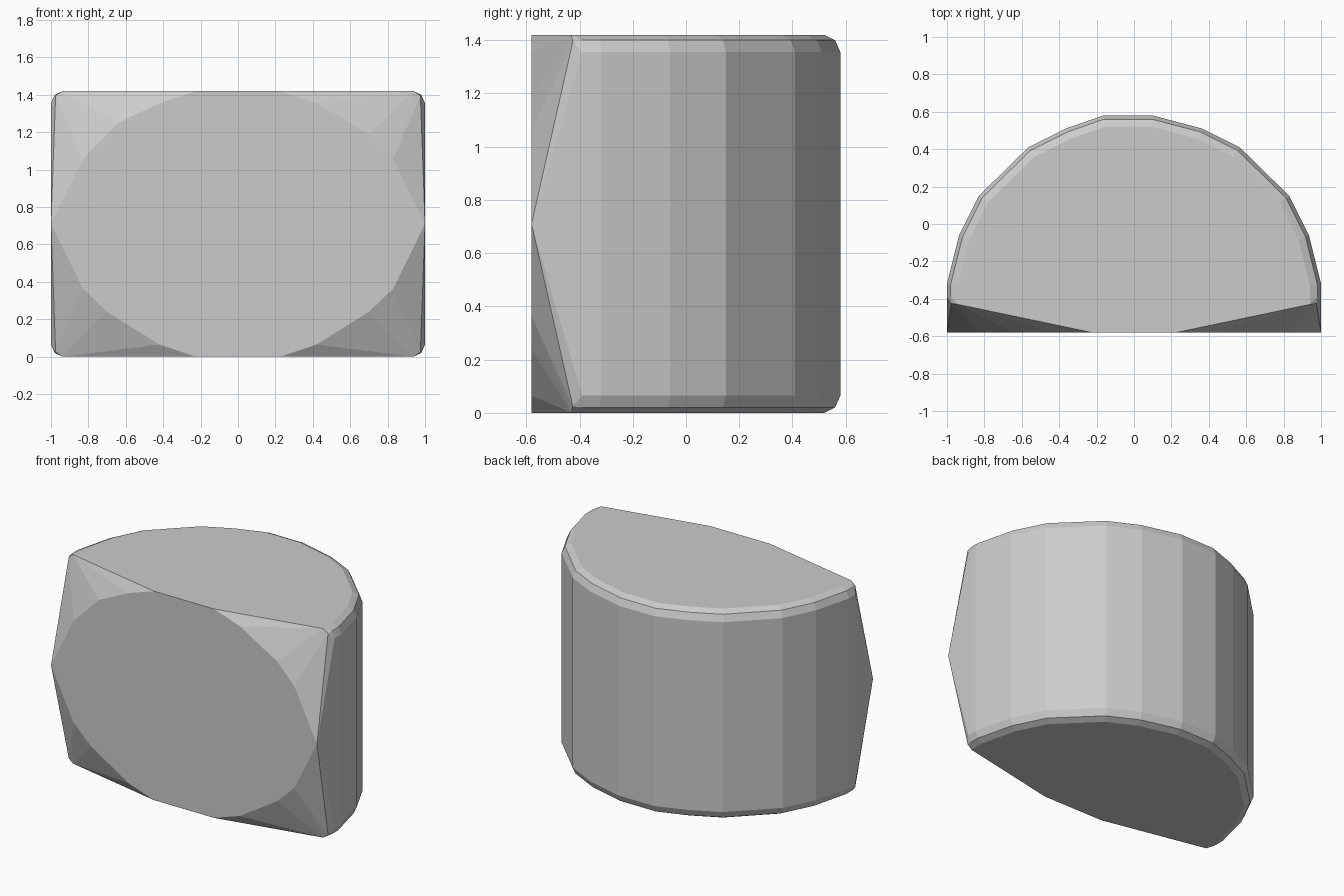
import bpy, bmesh, math

if "Cube" in bpy.data.objects:
    bpy.data.objects.remove(bpy.data.objects["Cube"])

# Half outline of the curved wall, seen from above
wall = [(1, -0.39), (1, -0.32), (0.935, -0.06), (0.83, 0.15),
        (0.565, 0.41), (0.365, 0.51)]
outline = [(s * x, y) for x, y in wall for s in (-1, 1)] + [(-0.165, 0.58), (0.1, 0.58)]

# Half outline of the flat front oval, (x, height above or below the middle)
oval = [(0.225, 0.71), (0.42, 0.645), (0.83, 0.345), (1, 0)]
MID, FRONT, PIVOT = 0.71, -0.58, -0.42

points = []
# Rounded rims: three shrinking rings, mirrored top and bottom
for scale, dz in ((1, 0.645), (0.98, 0.69), (0.94, 0.71)):
    for s in (-1, 1):
        points += [(x * scale, PIVOT + (y - PIVOT) * scale, MID + s * dz) for x, y in outline]

# Front oval, with its slightly uneven shoulder points
for x, dz in oval:
    points += [(sx * x, FRONT, MID + sz * dz) for sx in (-1, 1) for sz in (-1, 1)]
points += [(-0.64, FRONT, 1.25), (0.7, FRONT, 1.19),
           (-0.7, FRONT, 0.24), (0.7, FRONT, 0.24)]

# Front corner tips
points += [(sx * 0.975, -0.425, MID + sz * 0.685) for sx in (-1, 1) for sz in (-1, 1)]
points += [(sx * 0.94, -0.43, MID + sz * 0.71) for sx in (-1, 1) for sz in (-1, 1)]

# Skin the points into one faceted solid
bm = bmesh.new()
for p in points:
    bm.verts.new(p)
result = bmesh.ops.convex_hull(bm, input=bm.verts[:])
loose = [v for v in bm.verts if not v.link_faces]
bmesh.ops.delete(bm, geom=loose, context='VERTS')
bmesh.ops.dissolve_limit(bm, angle_limit=math.radians(0.5), verts=bm.verts[:], edges=bm.edges[:])
bmesh.ops.recalc_face_normals(bm, faces=bm.faces[:])

mesh = bpy.data.meshes.new("faceted_block")
bm.to_mesh(mesh)
bm.free()
block = bpy.data.objects.new("faceted_block", mesh)
bpy.context.collection.objects.link(block)
